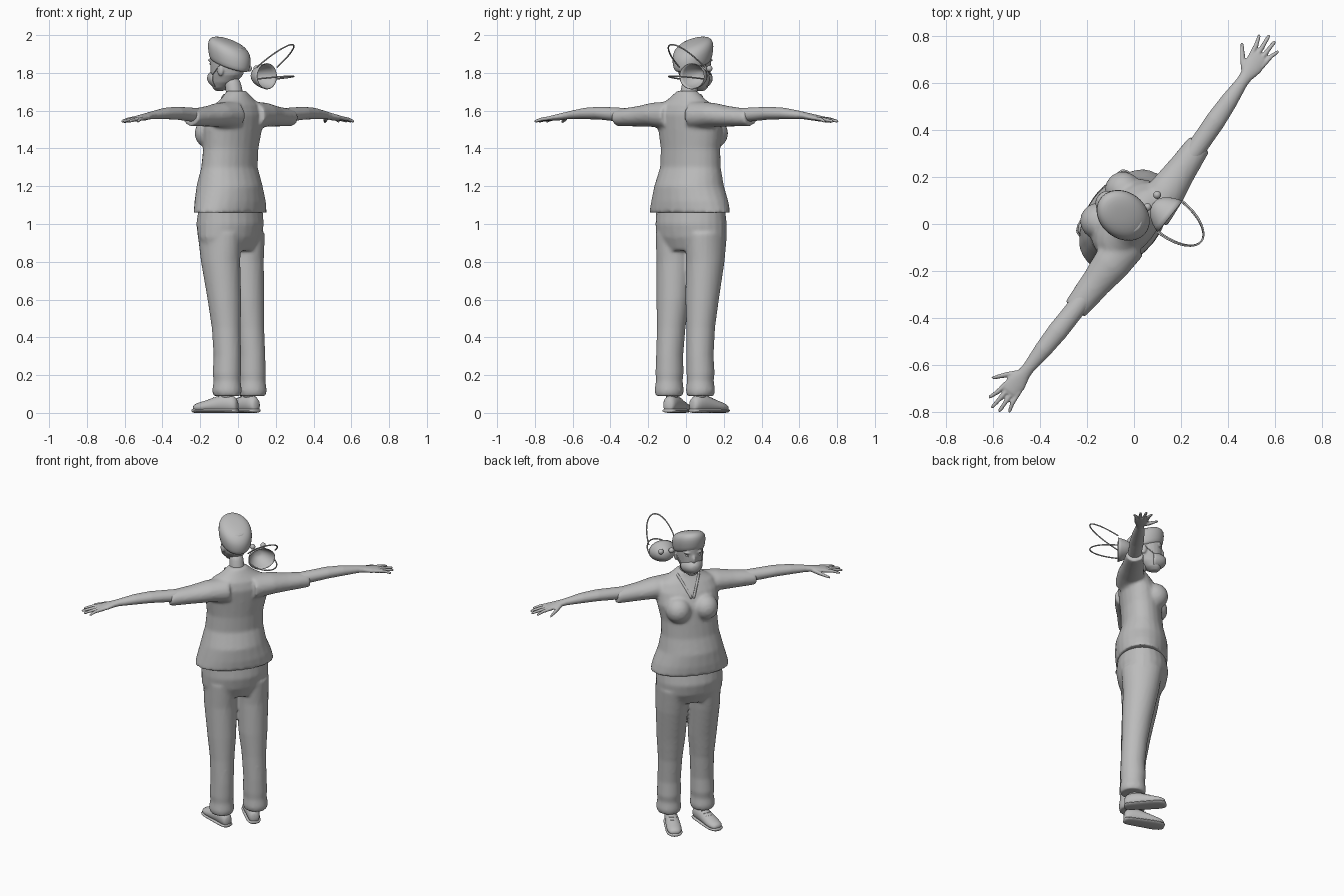
import bpy, bmesh, math
from mathutils import Matrix, Vector

if "Cube" in bpy.data.objects:
    bpy.data.objects.remove(bpy.data.objects["Cube"])

grey = bpy.data.materials.new("plain grey")
grey.use_nodes = True
grey.diffuse_color = (0.5, 0.5, 0.5, 1)
grey.node_tree.nodes["Principled BSDF"].inputs["Base Color"].default_value = (0.5, 0.5, 0.5, 1)

# The figure is modelled facing -y, then turned to its standing direction
TURN = Matrix.Rotation(math.radians(231.5), 4, "Z")


def loft(bm, rings, axis="z", n=24, tilt=0, close_end=True):
    """Skin elliptical rings (position, centre 1, centre 2, radius 1, radius 2)."""
    loops = []
    for t, p, q, a, b in rings:
        loop = []
        for i in range(n):
            u = a * math.cos(math.tau * i / n)
            v = b * math.sin(math.tau * i / n)
            co = {"x": (t, p + u, q + v), "y": (p + u, t, q + v),
                  "z": (p + u, q + v, t - tilt * v)}[axis]
            loop.append(bm.verts.new(co))
        loops.append(loop)
    for lo, hi in zip(loops, loops[1:]):
        for i in range(n):
            j = (i + 1) % n
            bm.faces.new((lo[i], lo[j], hi[j], hi[i]))
    bm.faces.new(loops[0])
    if close_end:
        bm.faces.new(loops[-1])


def ball(bm, loc, size):
    bmesh.ops.create_uvsphere(bm, u_segments=20, v_segments=12, radius=1,
                              matrix=Matrix.LocRotScale(Vector(loc), None, Vector(size)))


def finish(name, bm, voxel=0, smooth=0, subsurf=0, place=Matrix()):
    bmesh.ops.recalc_face_normals(bm, faces=bm.faces)
    for f in bm.faces:
        f.smooth = True
    mesh = bpy.data.meshes.new(name)
    bm.to_mesh(mesh)
    bm.free()
    mesh.materials.append(grey)
    ob = bpy.data.objects.new(name, mesh)
    bpy.context.collection.objects.link(ob)
    ob.matrix_basis = TURN @ place
    if voxel:
        m = ob.modifiers.new("blend", "REMESH")
        m.mode, m.voxel_size, m.use_smooth_shade = "VOXEL", voxel, True
    if smooth:
        m = ob.modifiers.new("soften", "SMOOTH")
        m.factor, m.iterations = 0.5, smooth
    if subsurf:
        m = ob.modifiers.new("round", "SUBSURF")
        m.levels = m.render_levels = subsurf
    return ob


def tube(name, points, radius):
    cu = bpy.data.curves.new(name, "CURVE")
    cu.dimensions, cu.bevel_depth, cu.bevel_resolution = "3D", radius, 2
    sp = cu.splines.new("POLY")
    sp.points.add(len(points) - 1)
    for pt, co in zip(sp.points, points):
        pt.co = (*co, 1)
    sp.use_smooth = True
    cu.materials.append(grey)
    ob = bpy.data.objects.new(name, cu)
    bpy.context.collection.objects.link(ob)
    ob.matrix_basis = TURN
    return ob


def arm_y(s, t):
    return 0.03 if s > 0 else 0.03 - 0.07 * (t - 0.1)


# Shirt: torso, bust and both sleeves blended into one cloth surface
bm = bmesh.new()
loft(bm, [(1.06, 0.01, -0.045, 0.245, 0.155), (1.12, 0.01, -0.045, 0.228, 0.16),
          (1.2, 0.015, -0.045, 0.2, 0.158), (1.3, 0.01, -0.05, 0.178, 0.128),
          (1.4, 0.005, -0.045, 0.175, 0.125), (1.5, 0, -0.035, 0.192, 0.125),
          (1.58, 0, -0.015, 0.19, 0.112), (1.63, 0, -0.005, 0.165, 0.09),
          (1.665, 0, -0.005, 0.105, 0.068), (1.705, 0, -0.01, 0.055, 0.05)])
for s in (-1, 1):
    ball(bm, (s * 0.085, -0.125, 1.48), (0.078, 0.08, 0.08))
    loft(bm, [(s * t, arm_y(s, t), z, a, b) for t, z, a, b in
              [(0.08, 1.575, 0.085, 0.075), (0.2, 1.578, 0.08, 0.064), (0.3, 1.57, 0.066, 0.054),
               (0.44, 1.563, 0.054, 0.045)]], "x")
shirt = finish("shirt", bm, voxel=0.01, smooth=6)

# V-neck trim laid onto the shirt
bm = bmesh.new()
for s in (-1, 1):
    rows = []
    for i in range(13):
        k = i / 12
        c = Vector((s * 0.065 * (1 - k), -0.045 - 0.1 * k, 1.69 - 0.13 * k))
        rows.append((bm.verts.new(c), bm.verts.new(c + Vector((s * 0.012, 0, -0.008)))))
    for (a, b), (c, d) in zip(rows, rows[1:]):
        bm.faces.new((a, b, d, c))
trim = finish("neck_trim", bm)
m = trim.modifiers.new("lay", "SHRINKWRAP")
m.target, m.offset = shirt, 0.002
m = trim.modifiers.new("thick", "SOLIDIFY")
m.thickness, m.offset = 0.006, 0

# Trousers: hips and two legs
bm = bmesh.new()
loft(bm, [(0.86, 0, -0.045, 0.19, 0.11), (0.93, 0.005, -0.05, 0.205, 0.145),
          (1.0, 0.005, -0.05, 0.206, 0.158), (1.12, 0.005, -0.045, 0.2, 0.14)])
for s in (-1, 1):
    loft(bm, [(z, s * x, y, a, b) for z, x, y, a, b in
              [(0.09, 0.106, 0.01, 0.07, 0.076), (0.12, 0.106, 0.01, 0.076, 0.08),
               (0.17, 0.105, 0.01, 0.069, 0.073), (0.21, 0.105, 0.008, 0.073, 0.077),
               (0.3, 0.103, 0.01, 0.07, 0.074), (0.45, 0.1, 0, 0.074, 0.078),
               (0.6, 0.098, -0.014, 0.088, 0.09), (0.8, 0.1, -0.038, 0.098, 0.108),
               (0.95, 0.1, -0.046, 0.1, 0.125)]])
finish("trousers", bm, voxel=0.01, smooth=5)

# Arms with hands
for s, side in ((1, "left"), (-1, "right")):
    bm = bmesh.new()
    loft(bm, [(s * t, arm_y(s, t), z, a, b) for t, z, a, b in
              [(0.36, 1.575, 0.042, 0.038), (0.48, 1.582, 0.042, 0.036), (0.56, 1.587, 0.043, 0.034),
               (0.66, 1.585, 0.037, 0.03), (0.76, 1.577, 0.026, 0.021), (0.79, 1.573, 0.028, 0.019),
               (0.84, 1.565, 0.042, 0.017), (0.885, 1.56, 0.042, 0.013), (0.9, 1.558, 0.034, 0.008)]], "x")
    for j, tip in enumerate((0.965, 0.99, 0.985, 0.96)):
        off = (j - 1.5) * 0.021
        loft(bm, [(s * t, arm_y(s, t) + off * w, z, r, r) for t, w, z, r in
                  [(0.86, 1, 1.562, 0.011), (0.92, 1.25, 1.555, 0.01),
                   (tip - 0.01, 1.6, 1.545, 0.008), (tip, 1.65, 1.543, 0.004)]], "x", 12)
    loft(bm, [(s * t, arm_y(s, t) + y, z, r, r * 0.8) for t, y, z, r in
              [(0.79, -0.01, 1.57, 0.016), (0.83, -0.045, 1.558, 0.017),
               (0.865, -0.075, 1.547, 0.012), (0.89, -0.094, 1.54, 0.008)]], "x", 12)
    finish(side + "_arm", bm, voxel=0.0045, smooth=2)

# Shoes with soles, laces and ankles
SHOE = [(0.062, 0.035, 0.022, 0.03), (0.045, 0.045, 0.036, 0.045), (-0.01, 0.052, 0.04, 0.052),
        (-0.07, 0.042, 0.043, 0.04), (-0.13, 0.032, 0.047, 0.03), (-0.17, 0.028, 0.04, 0.024),
        (-0.19, 0.025, 0.022, 0.014)]
for s, side, angle in ((1, "left", 17), (-1, "right", 8)):
    place = Matrix.Translation((s * 0.095, 0, 0)) @ Matrix.Rotation(s * math.radians(angle), 4, "Z")
    bm = bmesh.new()
    loft(bm, [(t, 0, z, a, b) for t, z, a, b in SHOE], "y")
    loft(bm, [(0.05, 0, 0, 0.036, 0.042), (0.18, 0, 0.005, 0.036, 0.04)])
    finish(side + "_shoe", bm, subsurf=1, place=place)
    bm = bmesh.new()
    loft(bm, [(t * 1.03, 0, 0.012, a + 0.005, 0.012) for t, z, a, b in SHOE], "y")
    finish(side + "_sole", bm, subsurf=1, place=place)
    for k in range(3):
        y = -0.05 - 0.025 * k
        pts = [(x, y + 0.01 * abs(x) / 0.025, 0.088 - 0.009 * k - 6 * x * x)
               for x in (-0.025, -0.012, 0, 0.012, 0.025)]
        lace = tube(side + "_lace", pts, 0.004)
        lace.matrix_basis = TURN @ place

# Neck, head and facial features
bm = bmesh.new()
loft(bm, [(1.64, 0, -0.01, 0.055, 0.05), (1.7, 0, -0.025, 0.043, 0.044), (1.79, 0, -0.045, 0.043, 0.046)])
finish("neck", bm, subsurf=1)
bm = bmesh.new()
loft(bm, [(1.705, 0, -0.125, 0.02, 0.022), (1.72, 0, -0.115, 0.042, 0.045),
          (1.75, 0, -0.095, 0.06, 0.072), (1.79, 0, -0.075, 0.073, 0.093),
          (1.84, 0, -0.068, 0.08, 0.102), (1.9, 0, -0.065, 0.083, 0.105), (1.93, 0, -0.06, 0.07, 0.09)])
ball(bm, (0, -0.165, 1.825), (0.012, 0.018, 0.03))
for s in (-1, 1):
    ball(bm, (s * 0.08, -0.055, 1.815), (0.012, 0.02, 0.032))
    ball(bm, (s * 0.033, -0.157, 1.868), (0.026, 0.012, 0.006))
finish("head", bm, voxel=0.006, smooth=3)
for s, side in ((1, "left"), (-1, "right")):
    bm = bmesh.new()
    ball(bm, (s * 0.033, -0.152, 1.848), (0.014, 0.01, 0.008))
    finish(side + "_eye", bm)

# Surgical cap, higher at the forehead than at the nape
bm = bmesh.new()
loft(bm, [(1.835, 0, -0.058, 0.084, 0.106), (1.85, 0, -0.058, 0.092, 0.116),
          (1.89, 0, -0.058, 0.1, 0.124), (1.93, 0, -0.06, 0.1, 0.122),
          (1.957, 0, -0.064, 0.085, 0.1), (1.97, 0, -0.068, 0.055, 0.064),
          (1.974, 0, -0.07, 0.02, 0.02)], tilt=0.36)
finish("cap", bm, subsurf=1)


# Face masks: one worn, one floating behind the shoulder
def mask(name, x, y, z, k):
    bm = bmesh.new()
    loft(bm, [(y + t * k, x, z + h * k, a * k, b * k) for t, h, a, b in
              [(-0.092, 0.005, 0.018, 0.018), (-0.08, 0.003, 0.042, 0.038),
               (-0.04, 0, 0.074, 0.06), (0, 0, 0.086, 0.07)]], "y", close_end=False)
    ob = finish(name, bm, subsurf=1)
    m = ob.modifiers.new("cloth", "SOLIDIFY")
    m.thickness = 0.004


mask("worn_mask", 0, -0.118, 1.77, 0.83)
mask("spare_mask", -0.12, 0.1, 1.782, 1)
for s, side in ((1, "left"), (-1, "right")):
    tube(side + "_worn_strap", [(s * 0.068, -0.12, 1.79), (s * 0.08, -0.085, 1.815),
                                (s * 0.088, -0.05, 1.845)], 0.003)
    bm = bmesh.new()
    ball(bm, (-0.125 + s * 0.033, 0, 1.823), (0.017, 0.017, 0.017))
    finish(side + "_mask_valve", bm, subsurf=1)
for name, base, rise, w in (("upper", 1.83, 0.12, 0.085), ("lower", 1.768, 0.015, 0.08)):
    tube(name + "_spare_strap",
         [(-0.12 + w * math.cos(f), 0.1 + 0.17 * math.sin(f), base + rise * math.sin(f))
          for f in (math.pi * i / 24 for i in range(25))], 0.004)
